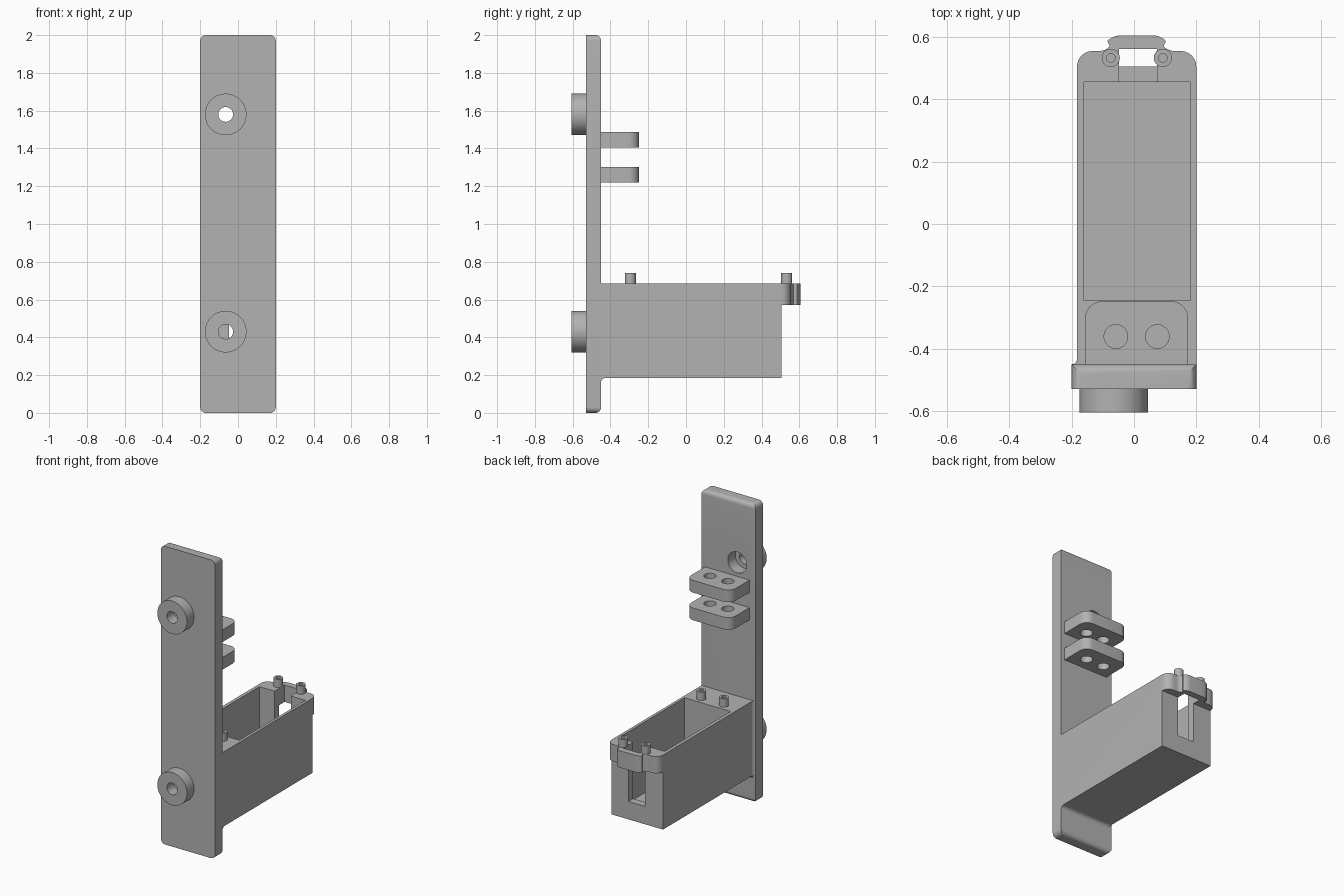
import bpy, bmesh
from math import sin, cos, pi, radians

cube = bpy.data.objects.get("Cube")
if cube:
    bpy.data.objects.remove(cube, do_unlink=True)

grey = bpy.data.materials.new("plain grey")
grey.use_nodes = True
color = (0.45, 0.45, 0.45, 1)
grey.diffuse_color = color
grey.node_tree.nodes["Principled BSDF"].inputs["Base Color"].default_value = color


def prism(name, pts, axis, lo, hi):
    """Extrude a 2D outline along an axis."""
    place = {"x": lambda a, b, t: (t, a, b),
             "y": lambda a, b, t: (a, t, b),
             "z": lambda a, b, t: (a, b, t)}[axis]
    bm = bmesh.new()
    ends = [[bm.verts.new(place(a, b, t)) for a, b in pts] for t in (lo, hi)]
    for ring in ends:
        bm.faces.new(ring)
    n = len(pts)
    for i in range(n):
        j = (i + 1) % n
        bm.faces.new((ends[0][i], ends[0][j], ends[1][j], ends[1][i]))
    bmesh.ops.recalc_face_normals(bm, faces=bm.faces)
    mesh = bpy.data.meshes.new(name)
    bm.to_mesh(mesh)
    bm.free()
    mesh.materials.append(grey)
    obj = bpy.data.objects.new(name, mesh)
    bpy.context.collection.objects.link(obj)
    return obj


def arc(cx, cy, r, start, end, steps=8):
    angles = [radians(start + (end - start) * i / steps) for i in range(steps + 1)]
    return [(cx + r * cos(a), cy + r * sin(a)) for a in angles]


def rect(x0, x1, y0, y1, radii=(0, 0, 0, 0)):
    """Rectangle with corner radii, counter-clockwise from lower left."""
    pts = []
    corners = ((x0, y0, 1, 1), (x1, y0, -1, 1), (x1, y1, -1, -1), (x0, y1, 1, -1))
    for k, ((x, y, sx, sy), r) in enumerate(zip(corners, radii)):
        if r:
            pts += arc(x + sx * r, y + sy * r, r, 180 + 90 * k, 270 + 90 * k)
        else:
            pts.append((x, y))
    return pts


def cylinder(name, a, b, r, axis, lo, hi, sides=40):
    pts = [(a + r * cos(2 * pi * i / sides), b + r * sin(2 * pi * i / sides))
           for i in range(sides)]
    return prism(name, pts, axis, lo, hi)


def combine(targets, tool, operation="DIFFERENCE"):
    """Apply a boolean to each target and discard the tool."""
    for obj in targets:
        mod = obj.modifiers.new("shape", "BOOLEAN")
        mod.operation = operation
        mod.solver = "EXACT"
        mod.object = tool
        bpy.context.view_layer.update()
        graph = bpy.context.evaluated_depsgraph_get()
        mesh = bpy.data.meshes.new_from_object(obj.evaluated_get(graph))
        obj.modifiers.clear()
        obj.data = mesh
    bpy.data.objects.remove(tool, do_unlink=True)


FRONT, BACK = -0.53, -0.45   # plate faces
TOP = 0.685                  # box top
MID = 0.0085                 # box centre line

# Upright plate: rounded outline, with the rear top and bottom edges rounded
plate = prism("back_plate", rect(-0.2, 0.2, 0, 2, (0.03,) * 4), "y", FRONT, BACK)
combine([plate], prism("plate_side", rect(FRONT, BACK, 0, 2, (0, 0.03, 0.03, 0)),
                       "x", -0.3, 0.3), "INTERSECT")

# Long box, with a fillet below where it meets the plate
profile = [(BACK, TOP)] + arc(-0.425, 0.16, 0.025, 180, 90) + [(0.505, 0.185), (0.505, TOP)]
box = prism("box", profile, "x", -0.183, 0.2)
prism("side_fillet", [(-0.183, BACK)] + arc(-0.2, -0.433, 0.017, -90, 0),
      "z", 0.185, TOP)

# Bulged flange at the far end of the box
right = [(0.1915, 0.48)] + arc(0.1415, 0.505, 0.05, 0, 85, 6) \
    + arc(0.1215, 0.605, 0.05, 275, 225, 4) + arc(0.0515, 0.545, 0.06, 45, 90, 5)
flange = prism("end_flange", [(MID + a, b) for a, b in right]
               + [(MID - a, b) for a, b in reversed(right)], "z", 0.572, TOP)
combine([box], flange, "UNION")

# Open cavity and the slot in its end wall
combine([box], prism("cavity", rect(-0.16, 0.181, -0.245, 0.455), "z", 0.21, 0.9))
combine([box], prism("slot", rect(-0.048, 0.073, 0.4, 0.562), "z", 0.305, 0.9))

# Round bosses with stepped holes
for label, z, depth in (("upper", 1.58, -0.4), ("lower", 0.43, -0.2)):
    boss = cylinder(label + "_boss", -0.065, z, 0.11, "y", -0.605, FRONT, 64)
    combine([plate, boss, box], cylinder("bore", -0.065, z, 0.039, "y", -0.7, depth))
    combine([plate, box], cylinder("counterbore", -0.065, z, 0.07, "y", -0.529, depth))

# Pair of hinge tabs with two holes each
for label, z0, z1 in (("lower", 1.22, 1.302), ("upper", 1.405, 1.487)):
    tab = prism(label + "_tab", rect(-0.157, 0.174, BACK, -0.248, (0, 0, 0.055, 0.055)),
                "z", z0, z1)
    for x in (-0.058, 0.075):
        combine([tab], cylinder("tab_hole", x, -0.361, 0.038, "z", 1, 1.7))

# Hollow pins on the rim
for end, y in (("front", -0.295), ("rear", 0.533)):
    for side, x in (("right", MID - 0.083), ("left", MID + 0.084)):
        pin = cylinder(end + "_" + side + "_pin", x, y, 0.029, "z", TOP, 0.74, 32)
        combine([pin, box], cylinder("pin_hole", x, y, 0.014, "z", 0.62, 0.8, 20))

# Smooth the curved walls and keep the edges sharp
for obj in bpy.context.scene.objects:
    if obj.type == "MESH":
        bpy.ops.object.select_all(action="DESELECT")
        obj.select_set(True)
        bpy.context.view_layer.objects.active = obj
        bpy.ops.object.shade_smooth_by_angle(angle=radians(30))
